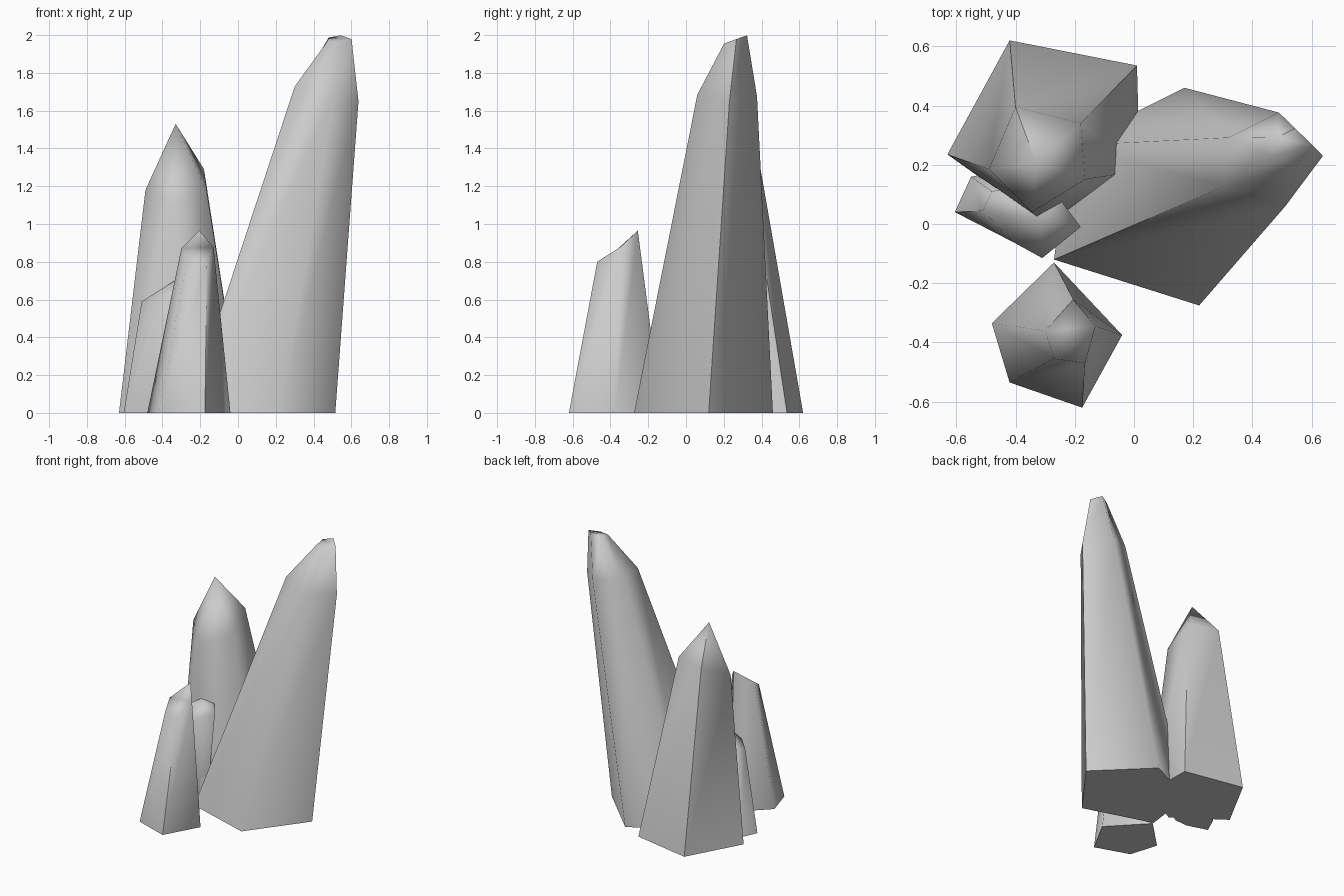
import bpy, bmesh, math

old = bpy.data.objects.get("Cube")
if old:
    bpy.data.objects.remove(old, do_unlink=True)

# Single grey stone colour
GREY = (0.6, 0.6, 0.6, 1)
stone = bpy.data.materials.new("grey_stone")
stone.use_nodes = True
stone.diffuse_color = GREY
stone.node_tree.nodes["Principled BSDF"].inputs["Base Color"].default_value = GREY


def crystal(name, rings, tip=None):
    """Loft rings of points from the base up, closed by a flat cap or a point."""
    bm = bmesh.new()
    loops = [[bm.verts.new(p) for p in ring] for ring in rings]
    bm.faces.new(list(reversed(loops[0])))
    n = len(loops[0])
    for low, high in zip(loops, loops[1:]):
        for i in range(n):
            j = (i + 1) % n
            bm.faces.new((low[i], low[j], high[j], high[i]))
    if tip:
        point = bm.verts.new(tip)
        for i in range(n):
            bm.faces.new((loops[-1][i], loops[-1][(i + 1) % n], point))
    else:
        bm.faces.new(loops[-1])
    bmesh.ops.recalc_face_normals(bm, faces=bm.faces)
    mesh = bpy.data.meshes.new(name)
    bm.to_mesh(mesh)
    bm.free()
    mesh.materials.append(stone)
    obj = bpy.data.objects.new(name, mesh)
    bpy.context.collection.objects.link(obj)
    bpy.ops.object.select_all(action='DESELECT')
    obj.select_set(True)
    bpy.context.view_layer.objects.active = obj
    bpy.ops.object.shade_smooth_by_angle(angle=math.radians(75))
    return obj


def flat(points):
    return [(x, y, 0) for x, y in points]


def scaled(points, old_centre, centre, size, slope):
    """Copy of an outline, resized about a new centre on a tilted plane."""
    ring = []
    for x, y in points:
        dx, dy = (x - old_centre[0]) * size, (y - old_centre[1]) * size
        ring.append((centre[0] + dx, centre[1] + dy,
                     centre[2] + dx * slope[0] + dy * slope[1]))
    return ring


# Tall leaning crystal with a narrow slanted cap
base = [(.22, -.275), (.515, .12), (.17, .46), (-.22, .265), (-.27, -.12)]
mid = (.083, .09)
crystal("tall_crystal", [
    flat(base),
    scaled(base, mid, (.452, .217, 1.69), .43, (-.22, -.05)),
    scaled(base, mid, (.53, .262, 1.977), .165, (0, .36))])

# Rear crystal with a pointed top
crystal("rear_crystal", [
    flat([(-.42, .62), (-.63, .235), (-.3, .0), (.02, .18), (.01, .535)]),
    [(-.4, .395, 1.29), (-.49, .185, 1.18), (-.345, .04, 1.1),
     (-.165, .15, 1.17), (-.18, .34, 1.29)]],
    tip=(-.33, .205, 1.53))

# Front crystal cut off on a steep slant
crystal("front_crystal", [
    flat([(-.27, -.13), (-.48, -.335), (-.42, -.535), (-.175, -.62), (-.04, -.375)]),
    [(-.205, -.255, .965), (-.3, -.36, .87), (-.27, -.455, .81),
     (-.165, -.47, .8), (-.13, -.345, .88)]])

# Small crystal leaning between its neighbours
crystal("small_crystal", [
    flat([(-.605, .04), (-.46, -.005), (-.36, .0), (-.28, .05), (-.3, .2), (-.55, .16)]),
    [(-.51, .045, .59), (-.41, -.06, .6), (-.31, -.115, .6),
     (-.18, -.01, .65), (-.3, .15, .7), (-.48, .11, .6)]],
    tip=(-.32, .02, .71))
